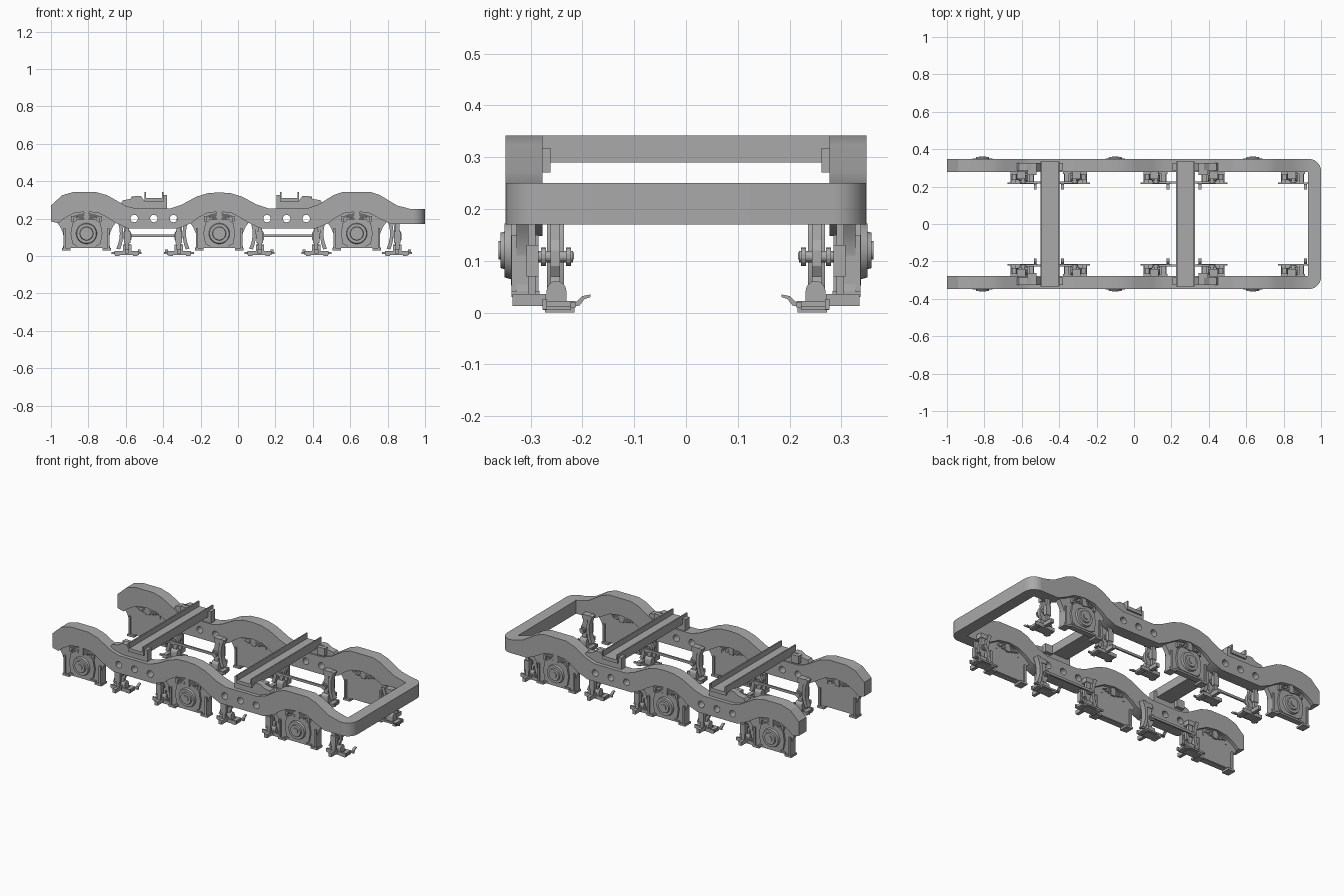
import bpy, bmesh, math
from mathutils import Matrix, Vector

if "Cube" in bpy.data.objects:
    bpy.data.objects.remove(bpy.data.objects["Cube"])

grey = bpy.data.materials.new("cast_grey")
grey.diffuse_color = (0.40, 0.40, 0.40, 1)
grey.use_nodes = True
grey.node_tree.nodes["Principled BSDF"].inputs["Base Color"].default_value = grey.diffuse_color


def finish(name, bm):
    bmesh.ops.remove_doubles(bm, verts=bm.verts, dist=1e-5)
    bmesh.ops.recalc_face_normals(bm, faces=bm.faces)
    me = bpy.data.meshes.new(name)
    bm.to_mesh(me)
    bm.free()
    me.materials.append(grey)
    ob = bpy.data.objects.new(name, me)
    bpy.context.collection.objects.link(ob)
    return ob


def box(name, x0, x1, y0, y1, z0, z1):
    bm = bmesh.new()
    m = Matrix.Translation(((x0 + x1) / 2, (y0 + y1) / 2, (z0 + z1) / 2))
    bmesh.ops.create_cube(bm, size=1, matrix=m @ Matrix.Diagonal((abs(x1 - x0), abs(y1 - y0), abs(z1 - z0), 1)))
    return finish(name, bm)


def cyl(name, x, z, r, y0, y1, n=28, r2=None):
    bm = bmesh.new()
    # cylinder lying along y; r2 is the radius at the y1 end
    turn = Matrix.Rotation(-math.pi / 2 if y1 > y0 else math.pi / 2, 4, 'X')
    bmesh.ops.create_cone(bm, cap_ends=True, segments=n, radius1=r, radius2=r2 or r, depth=abs(y1 - y0),
                          matrix=Matrix.Translation((x, (y0 + y1) / 2, z)) @ turn)
    return finish(name, bm)


def prism(name, pts, a, b, holes=(), up=False):
    """Outline in x/z pushed along y from a to b (or x/y along z when up)."""
    cu = bpy.data.curves.new(name, 'CURVE')
    cu.dimensions, cu.fill_mode, cu.extrude = '2D', 'BOTH', abs(b - a) / 2
    loops = [pts] + [[(hx + r * math.cos(k * math.tau / 20), hz + r * math.sin(k * math.tau / 20))
                      for k in range(20)] for hx, hz, r in holes]
    for lp in loops:
        sp = cu.splines.new('POLY')
        sp.points.add(len(lp) - 1)
        for p, q in zip(sp.points, lp):
            p.co = (q[0], q[1], 0, 1)
        sp.use_cyclic_u = True
    tmp = bpy.data.objects.new(name + "_outline", cu)
    bpy.context.collection.objects.link(tmp)
    dg = bpy.context.evaluated_depsgraph_get()
    me = bpy.data.meshes.new_from_object(tmp.evaluated_get(dg))
    bm = bmesh.new()
    bm.from_mesh(me)
    bpy.data.objects.remove(tmp)
    bpy.data.meshes.remove(me)
    mid = (a + b) / 2
    for v in bm.verts:
        x, y, z = v.co
        v.co = Vector((x, y, z + mid)) if up else Vector((x, z + mid, y))
    return finish(name, bm)


def arc(cx, cz, r, a0, a1, n):
    return [(cx + r * math.cos(math.radians(a0 + (a1 - a0) * k / n)),
             cz + r * math.sin(math.radians(a0 + (a1 - a0) * k / n))) for k in range(n + 1)]


AXLES = (-0.81, -0.10, 0.635)
AXLE_Z = 0.12

# outline of the wavy side frame
top = [(-1, .27), (-.94, .325), (-.88, .342), (-.76, .342), (-.70, .325), (-.60, .268), (-.55, .255), (-.36, .255),
       (-.30, .275), (-.22, .318), (-.16, .336), (-.10, .34), (-.04, .336), (.02, .318), (.10, .275), (.16, .255),
       (.37, .255), (.43, .275), (.51, .325), (.56, .342), (.71, .342), (.76, .325), (.85, .27), (.92, .252), (.94, .25)]
bottom = [(.94, .17), (.82, .17)]
for i, cx in reversed(list(enumerate(AXLES))):
    bottom += [(cx + .15, .18)] if i < 2 else []
    bottom += [(cx + .12, .20), (cx + .07, .228), (cx, .238), (cx - .07, .228), (cx - .12, .20), (cx - .15, .175)]
    if i:
        bottom += [(cx - .22, .148), (AXLES[i - 1] + .22, .148)]
bottom += [(-1, .185)]
holes = [(c + d, .20, .02) for c in (-.45, .26) for d in (-.105, 0, .105)]


def axle_box(cx, s):
    # pedestal plate with flared legs
    half = [(.11, .26), (.165, .19), (.14, .155), (.125, .12), (.12, .07), (.13, .032), (.10, .032), (.085, .045)]
    prism("pedestal_plate", [(cx + u, z) for u, z in half] + [(cx - u, z) for u, z in reversed(half)],
          s * .297, s * .327)
    for d in (-1, 1):
        box("pedestal_flange", cx + d * .113, cx + d * .124, s * .285, s * .337, .035, .15)
        box("pedestal_foot", cx + d * .085, cx + d * .13, s * .283, s * .337, .03, .042)
        box("spring_hanger", cx + d * .068, cx + d * .082, s * .295, s * .34, .185, .215)
    box("pedestal_tie", cx - .09, cx + .09, s * .30, s * .334, .042, .052)
    # bearing housing and stepped cap
    hs = [(.05, .195), (.075, .175), (.085, .12), (.075, .065), (.05, .052)]
    prism("bearing_housing", [(cx + u, z) for u, z in hs] + [(cx - u, z) for u, z in reversed(hs)],
          s * .325, s * .338)
    cyl("bearing_ring", cx, AXLE_Z, .058, s * .33, s * .35, r2=.052)
    cyl("bearing_cap", cx, AXLE_Z, .038, s * .345, s * .358, r2=.034)
    cyl("bearing_bolt", cx, AXLE_Z, .018, s * .35, s * .362, 16)
    # stacked leaf spring in the arch
    for k, w in enumerate((.072, .055, .038)):
        zo = .212 - k * .010
        up = [(cx - w + 2 * w * t / 8, zo + .016 * (1 - (t / 4 - 1) ** 2 * (w / .072) ** 2)) for t in range(9)]
        prism("spring_leaf", up + [(x, z - .008) for x, z in reversed(up)], s * .29, s * .341)
    box("spring_buckle", cx - .014, cx + .014, s * .288, s * .344, .19, .237)


def brake(cx, d, s):
    X = lambda pts: [(cx + d * u, z) for u, z in pts]
    # curved shoe facing the wheel, thicker in the middle
    shoe = arc(0, AXLE_Z, .178, -27, 27, 10) + arc(-.03, AXLE_Z, .226, 22, -22, 10)
    prism("brake_shoe", X(shoe), s * .235, s * .268)
    # hanger reaching up to the frame
    prism("brake_hanger", X([(.195, .19), (.222, .19), (.228, .14), (.24, .12), (.24, .09), (.228, .07), (.235, .03),
                             (.20, .03), (.204, .07), (.196, .10), (.20, .14)]), s * .243, s * .262)
    box("hanger_bracket", cx + d * .185, cx + d * .23, s * .24, s * .282, .172, .20)
    cyl("brake_pin", cx + d * .217, .108, .011, s * .218, s * .30, 14)
    for y in (.222, .27):
        cyl("pin_collar", cx + d * .217, .108, .018, s * y, s * (y + .01), 14)
    box("pin_clevis", cx + d * .20, cx + d * .234, s * .285, s * .308, .07, .13)
    box("clevis_strut", cx + d * .206, cx + d * .228, s * .29, s * .305, .035, .175)
    # arched saddle over the foot
    arch = arc(s * .25, .042, .019, 0, 180, 8)
    bm = bmesh.new()
    prof = [(s * .25 + .019, .012)] + arch + [(s * .25 - .019, .012)]
    f = bm.faces.new([bm.verts.new((cx + d * .195, y, z)) for y, z in prof])
    ext = bmesh.ops.extrude_face_region(bm, geom=[f])
    bmesh.ops.translate(bm, vec=(d * .045, 0, 0), verts=[v for v in ext['geom'] if isinstance(v, bmesh.types.BMVert)])
    finish("brake_saddle", bm)
    # foot plates and sideways lever
    box("brake_foot", cx + d * .15, cx + d * .275, s * .222, s * .276, .005, .012)
    box("foot_rail", cx + d * .135, cx + d * .295, s * .213, s * .223, .01, .02)
    box("foot_rail", cx + d * .15, cx + d * .28, s * .268, s * .277, .006, .026)
    for u in (.165, .26):
        box("foot_pad", cx + d * (u - .012), cx + d * (u + .012), s * .215, s * .272, 0, .022)
    box("foot_link", cx + d * .205, cx + d * .225, s * .27, s * .335, .013, .036)
    bm = bmesh.new()
    prof = [(.222, .01), (.205, .014), (.196, .026), (.184, .03), (.184, .035), (.20, .032), (.21, .022), (.222, .02)]
    f = bm.faces.new([bm.verts.new((cx + d * .275, s * y, z)) for y, z in prof])
    ext = bmesh.ops.extrude_face_region(bm, geom=[f])
    bmesh.ops.translate(bm, vec=(d * .015, 0, 0), verts=[v for v in ext['geom'] if isinstance(v, bmesh.types.BMVert)])
    finish("foot_lever", bm)


for s in (-1, 1):
    prism("side_frame", top + bottom, s * .277, s * .348, holes)
    for cx in AXLES:
        axle_box(cx, s)
    for i, cx in enumerate(AXLES):
        brake(cx, 1, s)
        if i:
            brake(cx, -1, s)
            # pull rod between neighbouring brakes
            box("brake_pull_rod", AXLES[i - 1] + .20, cx - .20, s * .216, s * .226, .102, .116)
    # brackets carrying the cross beams
    for c, d in ((-.45, -1), (.275, 1)):
        prism("beam_bracket", [(c + d * u, z) for u, z in
              ((-.07, .25), (-.07, .325), (-.05, .325), (-.05, .295), (.05, .295), (.07, .322), (.10, .322), (.125, .305),
               (.165, .298), (.185, .27), (.17, .25))], s * .285, s * .325)
        box("bracket_block", c + d * .07, c + d * .12, s * .262, s * .29, .27, .318)

# rounded end bar closing the frame at +x
R = .065
outer = [(.92, -.348)] + arc(1 - R, -.348 + R, R, -90, 0, 8) + arc(1 - R, .348 - R, R, 0, 90, 8) + [(.92, .348)]
prism("end_bar", outer + [(.92, .277), (.93, .277), (.93, -.277), (.92, -.277)], .17, .25, up=True)

# channel-section cross beams
for c in (-.45, .275):
    box("cross_beam_floor", c - .05, c + .05, -.335, .335, .29, .31)
    for d in (-1, 1):
        box("cross_beam_wall", c + d * .043, c + d * .051, -.335, .335, .29, .342)

for ob in bpy.context.collection.objects:
    ob.select_set(True)
    bpy.context.view_layer.objects.active = ob
bpy.ops.object.shade_smooth_by_angle(angle=math.radians(24))
